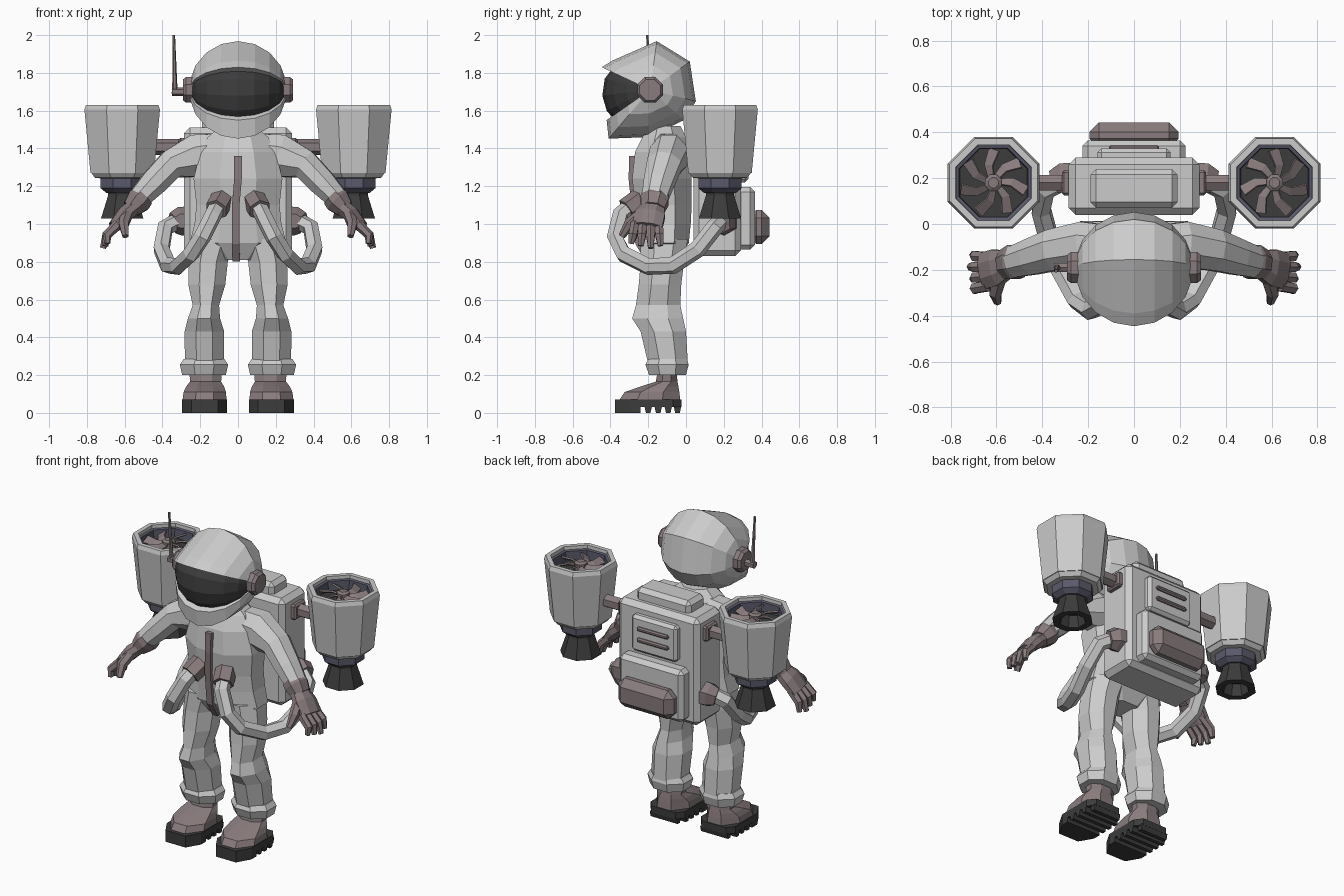
import bpy, bmesh
from math import sin, cos, pi, radians
from mathutils import Vector as V

if "Cube" in bpy.data.objects:
    bpy.data.objects.remove(bpy.data.objects["Cube"])


def material(name, c):
    m = bpy.data.materials.new(name)
    m.diffuse_color = (*c, 1)
    m.use_nodes = True
    m.node_tree.nodes["Principled BSDF"].inputs["Base Color"].default_value = m.diffuse_color
    return m


TRIM = material("trim", (0.25, 0.20, 0.205))
DARK = material("dark", (0.045, 0.045, 0.045))
BLUE = material("blue_grey", (0.10, 0.10, 0.145))


def finish(name, bm, mat, mirror):
    bmesh.ops.recalc_face_normals(bm, faces=bm.faces)
    me = bpy.data.meshes.new(name)
    bm.to_mesh(me)
    bm.free()
    ob = bpy.data.objects.new(name, me)
    bpy.context.collection.objects.link(ob)
    if mat:
        me.materials.append(mat)
    if mirror:
        ob.modifiers.new("mirror", 'MIRROR').use_mirror_merge = False
    return ob


def loft(name, rings, mat=None, mirror=False, caps=(True, True)):
    bm = bmesh.new()
    vs = [[bm.verts.new(p) for p in r] for r in rings]
    n = len(vs[0])
    for a, b in zip(vs, vs[1:]):
        for i in range(n):
            j = (i + 1) % n
            bm.faces.new((a[i], a[j], b[j], b[i]))
    if caps[0]:
        bm.faces.new(vs[0])
    if caps[1]:
        bm.faces.new(vs[-1])
    return finish(name, bm, mat, mirror)


def unit_ring(n):
    k = 1 / cos(pi / n)
    return [(k * cos((i + .5) * 2 * pi / n), k * sin((i + .5) * 2 * pi / n)) for i in range(n)]


def stack(name, secs, mat=None, mirror=False, n=8):
    """Loft of horizontal sections (z, centre x, half width, y front, y back)."""
    rings = [[(cx + rx * u, (y0 + y1) / 2 + (y1 - y0) / 2 * v, z) for u, v in unit_ring(n)]
             for z, cx, rx, y0, y1 in secs]
    return loft(name, rings, mat, mirror)


def lathe(name, prof, cx, cy, mat=None, caps=(True, True), n=8):
    rings = [[(cx + r * u, cy + r * v, z) for u, v in unit_ring(n)] for r, z in prof]
    return loft(name, rings, mat, True, caps)


def tube(name, pts, radii, mat=None, mirror=True, n=8, ref=(0, 1, 0)):
    """Sweep along points; each radius is (along ref, across ref)."""
    pts = [V(p) for p in pts]
    if len(radii) != len(pts):
        radii = [radii[0]] * len(pts)
    u, rings = V(ref), []
    for i, p in enumerate(pts):
        t = (pts[min(i + 1, len(pts) - 1)] - pts[max(i - 1, 0)]).normalized()
        u = (u - t * t.dot(u)).normalized()
        v = t.cross(u)
        a, b = radii[i]
        rings.append([p + u * a * c + v * b * s for c, s in unit_ring(n)])
    return loft(name, rings, mat, mirror)


def box(name, lo, hi, bev=0.0, mat=None, mirror=False):
    bm = bmesh.new()
    bmesh.ops.create_cube(bm, size=1)
    lo, hi = V(lo), V(hi)
    for v in bm.verts:
        v.co = [(l + h) / 2 + c * (h - l) for l, h, c in zip(lo, hi, v.co)]
    if bev:
        bmesh.ops.bevel(bm, geom=bm.edges[:], offset=bev, segments=1, affect='EDGES')
    return finish(name, bm, mat, mirror)


# Helmet and visor: side profiles swept between the ears
EAR = (-0.19, 1.71)


def ear_sweep(name, prof, width, mat=None):
    rings = []
    for deg in (-80, -60, -40, -20, 0, 20, 40, 60, 80):
        s, x = cos(radians(deg)), width * sin(radians(deg))
        rings.append([(x, EAR[0] + (y - EAR[0]) * s, EAR[1] + (z - EAR[1]) * s) for y, z in prof])
    loft(name, rings, mat)


ear_sweep("helmet", [(-.446, 1.83), (-.39, 1.865), (-.155, 1.968), (.02, 1.86), (.052, 1.65), (-.01, 1.55),
                     (-.2, 1.46), (-.41, 1.452), (-.42, 1.55), EAR], .26)
ear_sweep("visor", [(-.385, 1.83), (-.43, 1.77), (-.443, 1.68), (-.42, 1.6), (-.36, 1.53), EAR], .255, DARK)
tube("ear_disc", [(.235, *EAR), (.275, *EAR), (.292, *EAR)], [(.068, .068), (.068, .068), (.055, .055)], TRIM)
tube("antenna_mount", [(-.285, -.19, 1.7), (-.35, -.19, 1.7)], [(.02, .02)], TRIM, False, 6)
tube("antenna", [(-.335, -.19, 1.69), (-.335, -.195, 1.78), (-.34, -.205, 2.0)],
     [(.014, .014), (.01, .01), (.006, .006)], TRIM, False, 6)

# Torso
TORSO = [(1.52, 0, .09, -.2, -.03), (1.46, 0, .16, -.23, 0), (1.38, 0, .2, -.27, .02), (1.24, 0, .235, -.285, .03),
         (1.1, 0, .22, -.27, .03), (1.0, 0, .23, -.26, .025), (.9, 0, .255, -.25, .015), (.81, 0, .12, -.2, -.04)]
stack("torso", TORSO)
tube("zipper", [(0, -.285, 1.36), (0, -.288, 1.24), (-.012, -.273, 1.1), (-.012, -.263, 1.0),
                (-.012, -.253, .9), (-.01, -.2, .81)], [(.016, .02)], TRIM, False, 4)

# Legs, cuffs and boots
stack("leg", [(.92, .13, .115, -.24, .01), (.8, .157, .103, -.24, -.01), (.68, .165, .098, -.25, -.025),
              (.57, .17, .07, -.265, -.03), (.5, .18, .085, -.285, -.015), (.43, .178, .105, -.24, 0),
              (.26, .178, .103, -.2, .01)], None, True)
stack("leg_cuff", [(.285, .18, .108, -.2, .005), (.255, .18, .128, -.215, .014), (.2, .18, .115, -.195, 0)], None, True)
stack("boot", [(.22, .171, .085, -.15, -.05), (.165, .172, .083, -.16, -.045), (.14, .174, .1, -.24, -.04),
               (.11, .176, .112, -.325, -.035), (.065, .177, .117, -.355, -.03)], TRIM, True)
outline = [(-.085, -.025), (.085, -.025), (.12, -.07), (.12, -.29), (.07, -.375), (-.07, -.375), (-.12, -.29), (-.12, -.07)]
loft("boot_sole", [[(.177 + x, y, z) for x, y in outline] for z in (.03, .072)], DARK, True)
toe = [(-.12, -.24), (.12, -.24), (.12, -.29), (.07, -.375), (-.07, -.375), (-.12, -.29)]
loft("sole_toe_tread", [[(.177 + x, y, z) for x, y in toe] for z in (0, .035)], DARK, True)
for y, w in ((-.2, .12), (-.147, .12), (-.094, .12), (-.045, .095)):
    loft("sole_tread", [[(.177 + sx * w, y + sy * d, z) for sx, sy in ((-1, -1), (1, -1), (1, 1), (-1, 1))]
                        for z, d in ((0, .012), (.035, .02))], DARK, True)

# Arms, gloves and fingers
tube("arm", [(.08, -.1, 1.39), (.22, -.09, 1.36), (.355, -.115, 1.315), (.45, -.145, 1.215), (.54, -.17, 1.12)],
     [(.09, .09), (.1, .115), (.09, .077), (.078, .07), (.065, .055)])
tube("glove_cuff", [(.5, -.162, 1.15), (.525, -.166, 1.125), (.565, -.175, 1.08)],
     [(.07, .06), (.075, .068), (.062, .05)], TRIM)
tube("palm", [(.54, -.17, 1.1), (.6, -.19, 1.05), (.655, -.205, .985)], [(.055, .042), (.08, .042), (.08, .032)], TRIM)
for i in range(4):
    y = -.145 - .042 * i
    tip = (.715 - .012 * abs(i - 1), y - .01 * (i - 1), .872 + .012 * abs(i - 1))
    tube("finger", [(.635, y, 1.0), (.695, y - .005 * (i - 1), .94), tip],
         [(.022, .024), (.022, .022), (.014, .014)], TRIM, n=6)
tube("thumb", [(.585, -.225, 1.06), (.605, -.3, 1.0), (.595, -.34, .935)],
     [(.03, .03), (.026, .026), (.016, .016)], TRIM, n=6, ref=(1, 0, 0))

# Life-support hoses with end fittings
tube("hose", [(.1, -.27, 1.11), (.13, -.345, 1.05), (.19, -.375, .93), (.25, -.33, .84), (.32, -.2, .775),
              (.37, -.07, .78), (.405, .06, .865), (.385, .15, .98), (.29, .2, 1.03)], [(.04, .04)], n=6, ref=(1, 0, 0))
tube("belly_fitting", [(.085, -.24, 1.13), (.115, -.315, 1.075)], [(.054, .054)], TRIM, n=6, ref=(1, 0, 0))
tube("pack_fitting", [(.26, .2, 1.015), (.31, .2, 1.015), (.345, .185, 1.005)],
     [(.068, .068), (.065, .065), (.05, .05)], TRIM, n=6)

# Backpack
box("backpack", (-.285, .04, .83), (.285, .29, 1.51), .03)
box("pack_top", (-.19, .07, 1.45), (.19, .24, 1.58), .025)
box("vent_panel", (-.16, .27, 1.22), (.16, .33, 1.45), .018)
for z in (1.305, 1.375):
    box("vent_bar", (-.11, .32, z - .013), (.11, .345, z + .013), .008, TRIM)
box("rear_pocket", (-.225, .26, .865), (.225, .365, 1.195), .025)
box("rear_bumper", (-.195, .33, .895), (.195, .443, 1.075), .042, TRIM)

# Thrusters on side arms
TX, TY = .613, .18
box("thruster_bracket", (.27, .125, 1.36), (.315, .235, 1.455), .01, TRIM, True)
tube("thruster_arm", [(.27, TY, 1.408), (.46, TY, 1.408)], [(.034, .036)], TRIM, n=6)
lathe("thruster_body", [(.168, 1.27), (.2, 1.605), (.192, 1.63), (.165, 1.63), (.16, 1.54)], TX, TY)
lathe("thruster_collar", [(.165, 1.272), (.145, 1.245), (.1, 1.24)], TX, TY)
lathe("thruster_liner", [(.167, 1.61), (.15, 1.605), (.146, 1.545)], TX, TY, BLUE, (False, False))
lathe("thruster_duct_floor", [(.155, 1.541), (.155, 1.548)], TX, TY, DARK)
lathe("nozzle_joint", [(.115, 1.25), (.115, 1.19), (.085, 1.165)], TX, TY, BLUE)
lathe("nozzle", [(.075, 1.19), (.075, 1.15), (.112, 1.03), (.072, 1.03), (.055, 1.1)], TX, TY, DARK)
lathe("fan_hub", [(.036, 1.545), (.036, 1.602), (.022, 1.612)], TX, TY, TRIM)
BLADES = 7
for k in range(BLADES):
    a = 2 * pi * k / BLADES + .3
    pts = [(TX + r * cos(a + d), TY + r * sin(a + d), 1.583) for r, d in ((.025, 0), (.08, .12), (.145, .4))]
    pitched = (-sin(a) * .85, cos(a) * .85, .5)
    tube("fan_blade", pts, [(.014, .005), (.021, .005), (.027, .005)], TRIM, n=4, ref=pitched)
